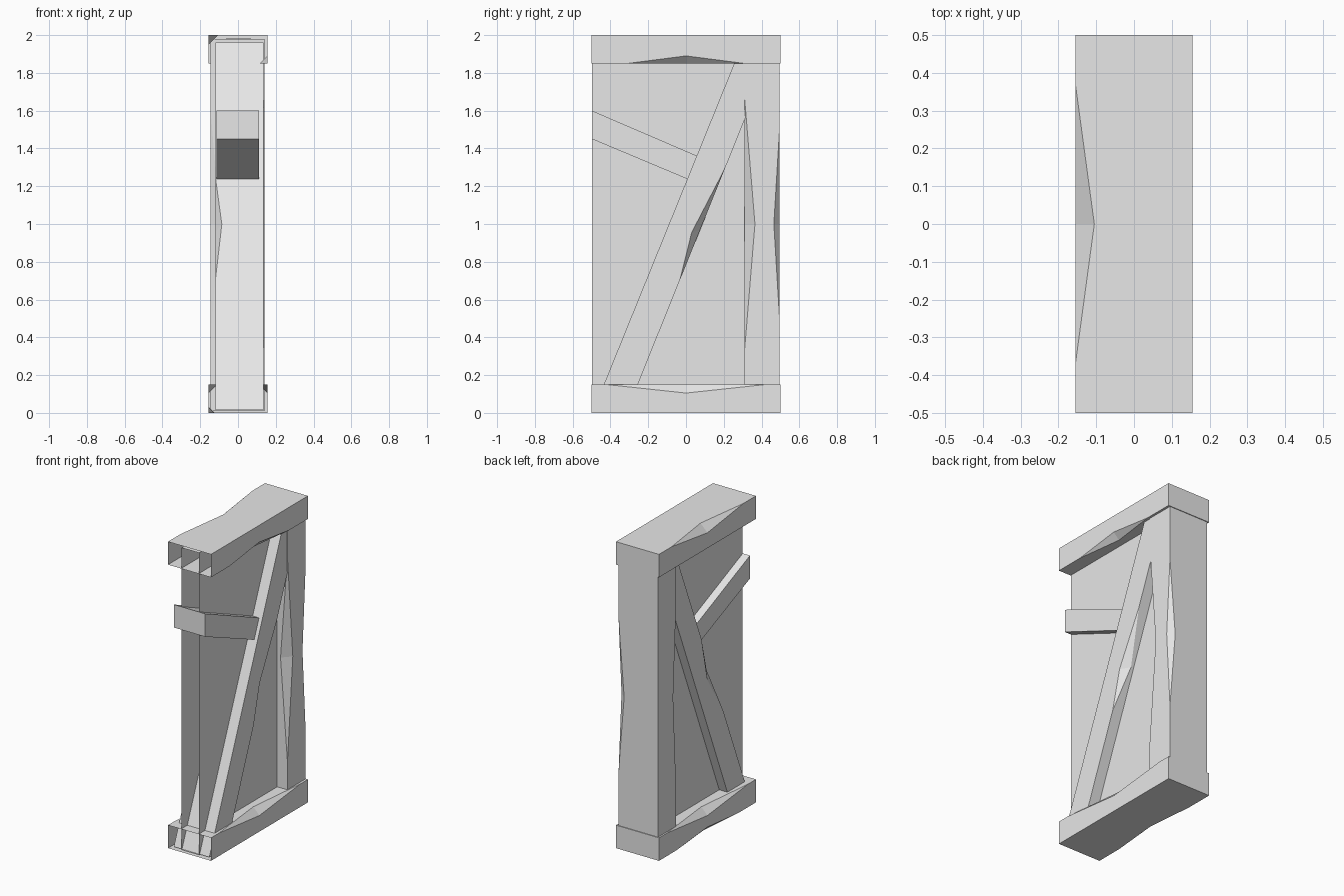
import bpy, bmesh
from mathutils import Vector

cube = bpy.data.objects.get("Cube")
if cube:
    bpy.data.objects.remove(cube, do_unlink=True)

grey = bpy.data.materials.new("plain_grey")
grey.use_nodes = True
grey.diffuse_color = (0.8, 0.8, 0.8, 1)
grey.node_tree.nodes["Principled BSDF"].inputs["Base Color"].default_value = (0.8, 0.8, 0.8, 1)


def make_object(name, bm):
    bmesh.ops.recalc_face_normals(bm, faces=bm.faces)
    mesh = bpy.data.meshes.new(name)
    bm.to_mesh(mesh)
    bm.free()
    mesh.materials.append(grey)
    ob = bpy.data.objects.new(name, mesh)
    bpy.context.collection.objects.link(ob)
    return ob


def plank(name, x0, x1, profile):
    """Extrude a (y, z) profile along x."""
    bm = bmesh.new()
    face = bm.faces.new([bm.verts.new((x0, y, z)) for y, z in profile])
    side = bmesh.ops.extrude_face_region(bm, geom=[face])["geom"]
    verts = [v for v in side if isinstance(v, bmesh.types.BMVert)]
    bmesh.ops.translate(bm, verts=verts, vec=(x1 - x0, 0, 0))
    return make_object(name, bm)


def box(name, x0, x1, y0, y1, z0, z1):
    return plank(name, x0, x1, [(y0, z0), (y1, z0), (y1, z1), (y0, z1)])


def chip(ob, start, end, on_a, on_b):
    """Hack a tapering notch out of the edge start-end, down to on_a and on_b."""
    corners = [Vector(p) for p in (start, end, on_a, on_b)]
    deep = (corners[2] + corners[3]) / 2
    bm = bmesh.new()
    for p in corners:
        bm.verts.new(deep + (p - deep) * 1.5)
    bmesh.ops.convex_hull(bm, input=bm.verts)
    cutter = make_object("chip_cutter", bm)
    cutter.hide_render = True
    mod = ob.modifiers.new("chip", "BOOLEAN")
    mod.operation, mod.solver, mod.object = "DIFFERENCE", "EXACT", cutter
    bpy.context.view_layer.objects.active = ob
    bpy.ops.object.modifier_apply(modifier=mod.name)
    bpy.data.objects.remove(cutter, do_unlink=True)


def rail_chip(ob, x, z, reach, depth, up):
    """Chip a long rail edge; up is the direction into the rail."""
    inward = -depth if x > 0 else depth
    chip(ob, (x, -reach, z), (x, reach, z), (x, 0, z + up * depth), (x + inward, 0, z))


def post_chip(ob, x, y, low, high, into_x, into_y):
    mid = (low + high) / 2
    chip(ob, (x, y, low), (x, y, high), (x, y + into_y, mid), (x + into_x, y, mid))


def open_front(ob):
    """Remove the end faces that point forward."""
    bm = bmesh.new()
    bm.from_mesh(ob.data)
    ends = [f for f in bm.faces if f.normal.y < -0.99]
    bmesh.ops.delete(bm, geom=ends, context="FACES")
    bm.to_mesh(ob.data)
    bm.free()


W = 0.155

# Top and bottom rails, hollow at the front end
top_rail = box("top_rail", -W, W, -0.5, 0.5, 1.85, 2)
rail_chip(top_rail, -W, 2, 0.37, 0.05, -1)
rail_chip(top_rail, W, 1.85, 0.31, 0.04, 1)
bottom_rail = box("bottom_rail", -W, W, -0.5, 0.5, 0, 0.15)
rail_chip(bottom_rail, W, 0.15, 0.42, 0.045, -1)
rail_chip(bottom_rail, -W, 0.15, 0.42, 0.045, -1)
rail_chip(bottom_rail, -W, 0, 0.32, 0.03, 1)

# Thin infill panel
panel = box("infill_panel", -0.061, 0.066, -0.497, 0.49, 0.012, 1.985)
for part in (top_rail, bottom_rail, panel):
    open_front(part)

# Upright post at the back
post = box("back_post", -0.145, 0.14, 0.31, 0.495, 0.01, 1.98)
post_chip(post, 0.14, 0.31, 0.33, 1.67, -0.05, 0.055)
post_chip(post, 0.14, 0.495, 0.5, 1.5, -0.04, -0.03)
post_chip(post, -0.145, 0.31, 0.4, 1.6, 0.05, 0.03)

# Long diagonal brace
brace = plank("long_brace", -0.12, 0.136,
              [(-0.49, 0.015), (-0.31, 0.015), (0.475, 1.96), (0.3, 1.96)])
chip(brace, (0.136, -0.033, 0.7), (0.136, 0.209, 1.3),
     (0.136, 0.03, 0.955), (0.085, 0.075, 0.968))
chip(brace, (-0.12, -0.215, 0.695), (-0.12, 0.014, 1.26),
     (-0.12, -0.05, 0.96), (-0.085, -0.091, 1.0))

# Short brace meeting the long one
plank("short_brace", -0.113, 0.112,
      [(-0.498, 1.45), (0.05, 1.22), (0.1, 1.343), (-0.498, 1.6)])
